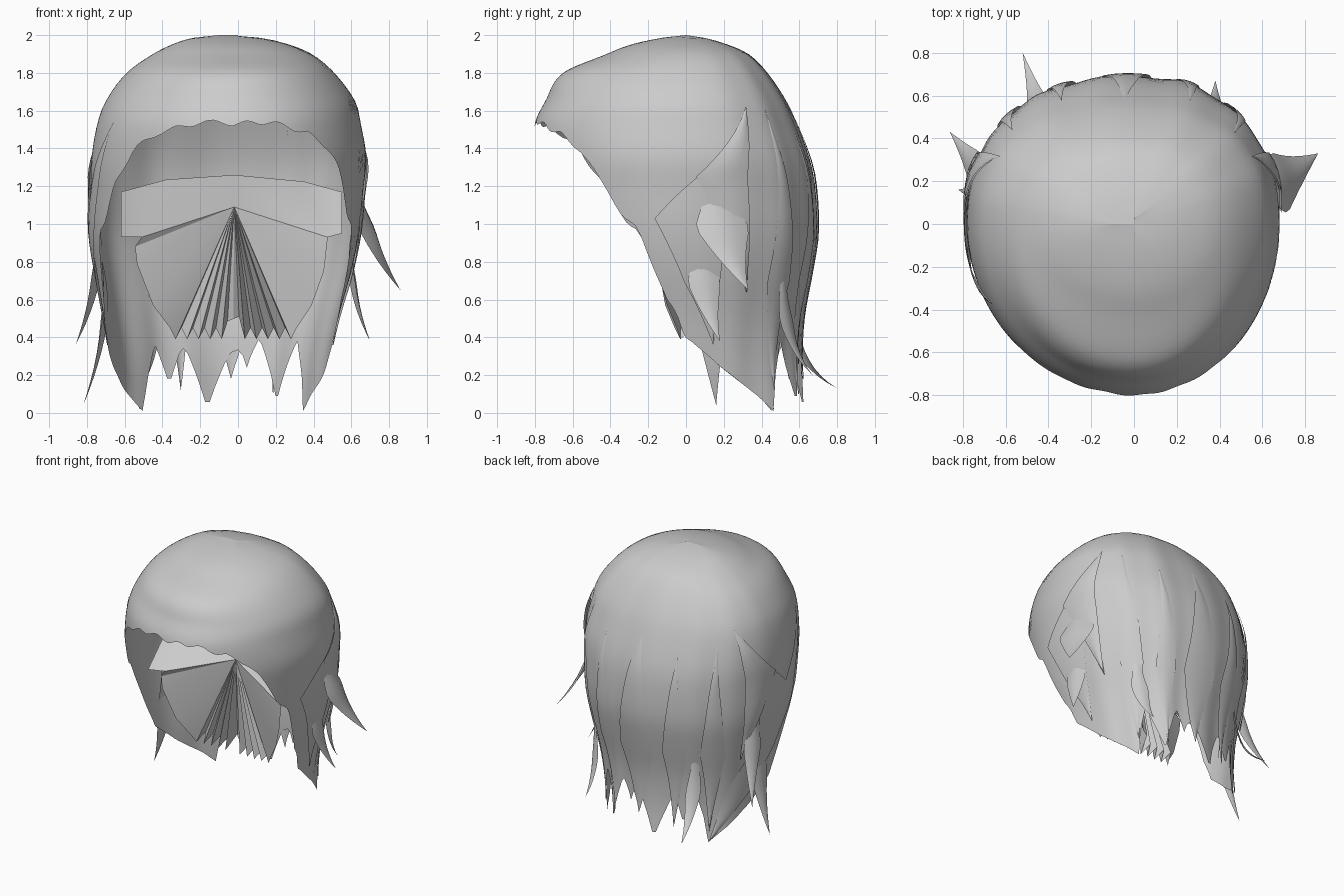
import bpy, math
from mathutils import Vector

if "Cube" in bpy.data.objects:
    bpy.data.objects.remove(bpy.data.objects["Cube"])

grey = bpy.data.materials.new("hair_grey")
grey.diffuse_color = (0.6, 0.6, 0.6, 1)
grey.use_nodes = True
grey.node_tree.nodes["Principled BSDF"].inputs["Base Color"].default_value = grey.diffuse_color


def make(name, verts, faces, smooth=45):
    me = bpy.data.meshes.new(name)
    me.from_pydata([tuple(v) for v in verts], [], faces)
    me.materials.append(grey)
    ob = bpy.data.objects.new(name, me)
    bpy.context.collection.objects.link(ob)
    if smooth:
        bpy.ops.object.select_all(action='DESELECT')
        ob.select_set(True)
        bpy.context.view_layer.objects.active = ob
        bpy.ops.object.shade_smooth_by_angle(angle=math.radians(smooth))
    return ob


def curve_table(table, k, smooth=True):
    """Interpolate rows of (key, values...) sorted by rising key."""
    k = min(max(k, table[0][0]), table[-1][0])
    i = next(n for n in range(len(table) - 1) if k <= table[n + 1][0])
    a, b = table[i], table[i + 1]
    h = b[0] - a[0]
    f = (k - a[0]) / h
    if not smooth:
        return [p + (q - p) * f for p, q in zip(a[1:], b[1:])]
    o, c = table[max(i - 1, 0)], table[min(i + 2, len(table) - 1)]
    out = []
    for n in range(1, len(a)):
        m0 = (b[n] - o[n]) / (b[0] - o[0]) * h
        m1 = (c[n] - a[n]) / (c[0] - a[0]) * h
        out.append((2*f**3 - 3*f*f + 1) * a[n] + (f**3 - 2*f*f + f) * m0
                   + (3*f*f - 2*f**3) * b[n] + (f**3 - f*f) * m1)
    return out


# Head of hair: reach to left, right, front and back at each height
PROFILE = [
    (0.0, .68, .45, .20, .63), (.25, .68, .48, .30, .605), (.5, .71, .53, .40, .615),
    (.75, .75, .60, .60, .66), (.95, .78, .64, .70, .69), (1.2, .78, .665, .78, .68),
    (1.35, .775, .68, .80, .65), (1.53, .745, .65, .80, .585), (1.65, .70, .62, .745, .53),
    (1.8, .59, .51, .65, .43), (1.9, .45, .39, .42, .33), (1.95, .35, .27, .29, .22),
    (1.985, .24, .12, .13, .10), (2.0, .10, -.06, .0, .0)]
# Lower edge by angle from the front
HEM = [(0, 1.53), (15, 1.54), (34, 1.48), (45, 1.40), (57, 1.20), (63, 1.03), (69, .97),
       (73, .80), (78, .60), (88, .42), (95, .34), (105, .24), (115, .16), (125, .09),
       (134, .01), (138, .20), (144, .38), (180, .42)]
# Pointed lock ends in the hem: angle, height, half width in degrees
TIPS = [(-151, .14, 8), (-169, .01, 12), (176, .24, 7), (157, .05, 13)]


def shell(deg, z, off=0.0):
    l, r, f, b = curve_table(PROFILE, z)
    a = math.radians(deg)
    s, c = math.sin(a), math.cos(a)
    x, y = (r if s > 0 else l) * s, -f * c
    if c < 0:                       # the back is a little squarer than round
        e = 2 / 2.3
        x = (r if s > 0 else l) * math.copysign(abs(s) ** e, s)
        y = b * abs(c) ** e
    return Vector((x + off * s, y - off * c, z))


def hem(deg):
    d = abs((deg + 180) % 360 - 180)
    z = curve_table(HEM, d, False)[0]
    if d < 85:
        return z + .013 * math.sin(deg * .4)
    for t, low, w in TIPS:
        gap = abs((deg - t + 180) % 360 - 180) / w
        if gap < 1:
            z = min(z, low + (z - low) * gap ** .85)
    return z


COLS, ROWS = 180, 32
verts, faces = [], []
for j in range(ROWS + 1):
    t = j / ROWS
    for i in range(COLS):
        deg = i * 360 / COLS
        z = 2 - (2 - hem(deg)) * t ** 1.7
        back = max(0, -math.cos(math.radians(deg)))
        verts.append(shell(deg, z, .01 * t * back * math.sin(math.radians(deg * 14))))
for j in range(ROWS):
    for i in range(COLS):
        n = (i + 1) % COLS
        faces.append((j * COLS + i, (j + 1) * COLS + i, (j + 1) * COLS + n, j * COLS + n))
make("hair_cap", verts, faces)


def strip(name, verts, steps):
    make(name, verts, [(q, q + 5, q + 6, q + 1) for k in range(steps)
                       for q in range(k * 5, k * 5 + 4)])


# Free lock: a bulged strip along a smooth path away from the head
def lock(name, path, width, start=0.15, bulge=0.12, steps=12):
    a, b, c = [Vector(p) for p in path]
    verts = []
    for k in range(steps + 1):
        t = k / steps
        p = a * (1 - t) * (1 - 2 * t) + b * 4 * t * (1 - t) + c * t * (2 * t - 1)
        out = Vector((p.x, p.y, 0)).normalized()
        side = Vector((-out.y, out.x, 0))
        w = width * (start + (1 - start) * min(1, t / .45)) * min(1, (1 - t) / .55) / 2
        for u in (-1, -.5, 0, .5, 1):
            verts.append(p + side * w * u + out * w * bulge * 2 * (1 - u * u))
    strip(name, verts, steps)


# Layer lock: lies on the head; rows of (part along, angle, height, half width)
def layer(name, rows, off=.02, steps=20):
    verts = []
    for k in range(steps + 1):
        deg, z, w = curve_table(rows, k / steps, False)
        for u in (-1, -.5, 0, .5, 1):
            verts.append(shell(deg + w * u, z, off * (1 - .35 * u * u) * min(1, .3 + k / 5)))
    strip(name, verts, steps)


# Loose ends flaring away from the head
lock("flared_lock_right", [(.61, .18, 1.25), (.69, .20, .95), (.86, .33, .65)], .30)
lock("flared_lock_right_low", [(.60, .10, .95), (.61, .10, .66), (.70, .18, .38)], .18)
lock("flared_lock_left", [(-.74, .22, 1.05), (-.755, .28, .70), (-.86, .43, .36)], .15)
lock("flared_lock_left_low", [(-.72, .12, .80), (-.71, .13, .45), (-.82, .16, .04)], .17)
lock("flared_lock_back_left", [(-.46, .54, .80), (-.46, .58, .38), (-.52, .80, .13)], .11)
lock("flared_lock_back_right", [(.42, .52, .80), (.39, .54, .45), (.38, .67, .20)], .12)

# Layered locks fanning from above each ear
for s, label in ((1, "right"), (-1, "left")):
    layer("ear_lock_front_" + label, [(0, s * 122, 1.62, 0), (.5, s * 91, 1.03, 14),
                                      (1, s * 101, .36, 0)], .014)
    layer("ear_lock_rear_" + label, [(0, s * 122, 1.62, 0), (.4, s * 104, 1.25, 11),
                                     (1, s * 116, .64, 0)], .026)
layer("front_lock_left", [(0, -62, 1.54, 0), (.4, -84, .95, 9), (.75, -112, .4, 11),
                          (1, -134, .02, 0)], .014)

# Long locks lying down the back
for n, (deg, top, low, w) in enumerate([(136, 1.6, .12, 8), (160, 1.5, .10, 7),
                                        (182, 1.55, .18, 9), (203, 1.45, .12, 7),
                                        (226, 1.5, .10, 8)]):
    layer("back_lock_%d" % n, [(0, deg, top, 0), (.6, deg, .7, w), (1, deg, low, 0)], .014)

# Pleated fan closing the underside, spreading from one point
apex = (-.02, .0, 1.09)
edge = [(-.51, -.16, .93), (-.545, -.15, .88), (-.535, -.15, .79), (-.45, -.11, .57),
        (-.36, -.06, .45)]
for k in range(21):
    x = -.33 + k * .0305
    mid = max(0, 1 - abs(x + .02) / .05)
    edge.append((x, -.03 + .07 * (k % 2) + .12 * mid, .39 + .06 * (k % 2) + .12 * mid))
edge += [(.31, -.05, .45), (.39, -.10, .57), (.455, -.15, .75), (.475, -.16, .93)]
make("underside_fan", [apex] + edge, [(0, i, i + 1) for i in range(1, len(edge))], 25)

# Inner floor sloping up and back from the fan
top = [(-.62, .05, 1.17), (-.38, .30, 1.235), (-.02, .42, 1.26), (.35, .30, 1.225),
       (.55, .02, 1.17)]
low = [(-.62, -.2, .93), edge[0], apex, edge[-1], (.55, -.2, .95)]
make("inner_floor", top + low, [(i, i + 5, i + 6, i + 1) for i in range(4)], 60)
